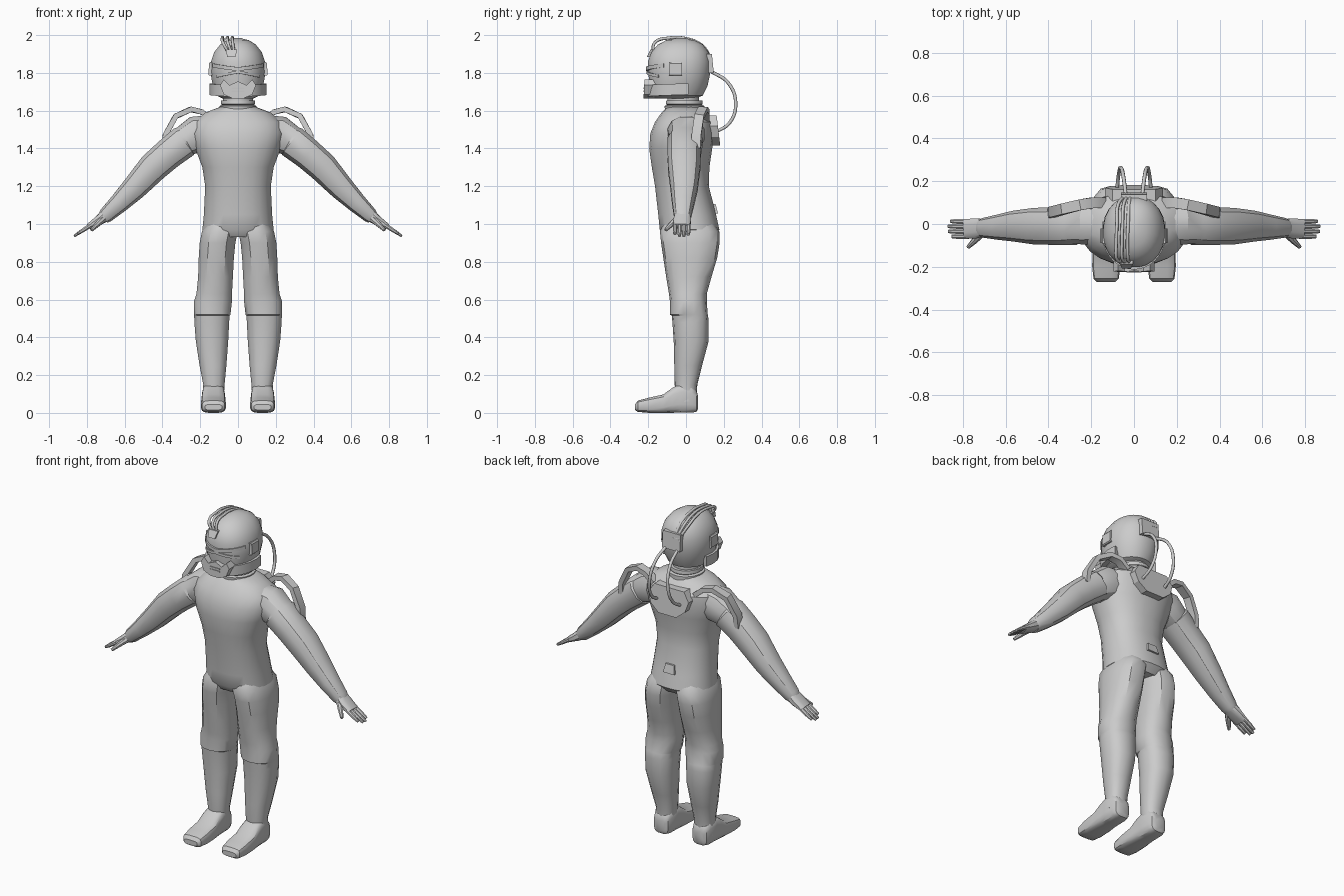
import bpy, bmesh, math
from mathutils import Vector as V

def finish(name, bm, mirror=False, angle=32):
    bmesh.ops.recalc_face_normals(bm, faces=bm.faces)
    me = bpy.data.meshes.new(name)
    bm.to_mesh(me)
    bm.free()
    me.shade_smooth()
    me.set_sharp_from_angle(angle=math.radians(angle))
    ob = bpy.data.objects.new(name, me)
    bpy.context.collection.objects.link(ob)
    if mirror:
        ob.modifiers.new("mirror", 'MIRROR').use_mirror_merge = False
    return ob

def loft(name, rings, n=16, e=1.0, **kw):
    """Skin of (centre, u, v) superellipse rings; e=1 round, e=0 boxy."""
    bm, loops = bmesh.new(), []
    shape = lambda t: math.copysign(abs(t) ** e, t)
    for c, u, v in rings:
        loop = []
        for i in range(n):
            a = 2 * math.pi * (i + .5) / n
            loop.append(bm.verts.new(c + u * shape(math.cos(a)) + v * shape(math.sin(a))))
        loops.append(loop)
    for a, b in zip(loops, loops[1:]):
        for i in range(n):
            j = (i + 1) % n
            bm.faces.new((a[i], a[j], b[j], b[i]))
    bm.faces.new(loops[0])
    bm.faces.new(loops[-1])
    return finish(name, bm, **kw)

def stack(name, rows, **kw):
    """Rows of (z, x0, x1, y0, y1)."""
    loft(name, [(V(((a + b) / 2, (c + d) / 2, z)), V(((b - a) / 2, 0, 0)), V((0, (d - c) / 2, 0)))
                for z, a, b, c, d in rows], **kw)

def sweep(name, pts, side=(0, 1, 0), **kw):
    """Points of (x, y, z, half width along side, half thickness)."""
    P, rings = [V(p[:3]) for p in pts], []
    for i, p in enumerate(pts):
        t = (P[min(i + 1, len(P) - 1)] - P[max(i - 1, 0)]).normalized()
        u = V(side)
        u = (u - t * u.dot(t)).normalized()
        rings.append((P[i], u * p[3], t.cross(u) * p[4]))
    loft(name, rings, **kw)

def prism(name, half, y0, y1, tilt=0, cx=0, **kw):
    """Plate symmetric about cx from half an xz outline, extruded in y."""
    pts = list(half) + [(-x, z) for x, z in reversed(half) if x > 0]
    zc = sum(z for _, z in pts) / len(pts)
    bm = bmesh.new()
    A, B = [[bm.verts.new((cx + x, y + tilt * (z - zc), z)) for x, z in pts] for y in (y0, y1)]
    bm.faces.new(A)
    bm.faces.new(B)
    for i in range(len(pts)):
        j = (i + 1) % len(pts)
        bm.faces.new((A[i], A[j], B[j], B[i]))
    finish(name, bm, **kw)

def cable(name, pts, r=.008):
    cu = bpy.data.curves.new(name, 'CURVE')
    cu.dimensions, cu.bevel_depth, cu.bevel_resolution, cu.use_fill_caps = '3D', r, 2, True
    s = cu.splines.new('BEZIER')
    s.bezier_points.add(len(pts) - 1)
    for b, p in zip(s.bezier_points, pts):
        b.co, b.handle_left_type, b.handle_right_type = p, 'AUTO', 'AUTO'
    bpy.context.collection.objects.link(bpy.data.objects.new(name, cu))

# Torso, neck and collar
stack("torso", [(z, -w, w, f, b) for z, w, f, b in (
    (.93, .15, -.11, .14), (.97, .19, -.14, .178), (1.05, .182, -.148, .16), (1.2, .175, -.165, .122),
    (1.3, .19, -.182, .125), (1.4, .228, -.196, .14), (1.48, .25, -.19, .152), (1.54, .235, -.165, .148),
    (1.59, .175, -.13, .11), (1.62, .095, -.1, .08))], n=24, e=.88)
stack("neck", [(1.58, -.08, .08, -.1, .07), (1.7, -.08, .08, -.1, .07)], n=20)
stack("collar", [(1.6, -.1, .1, -.112, .1), (1.625, -.1, .1, -.115, .1), (1.63, -.085, .085, -.1, .085),
                 (1.635, -.092, .092, -.108, .09), (1.655, -.09, .09, -.105, .088)], n=20)

# Legs and boots
stack("leg", [(.06, .075, .19, -.05, .055), (.15, .07, .185, -.06, .06), (.25, .06, .205, -.062, .085),
              (.38, .05, .225, -.065, .12), (.48, .045, .233, -.072, .12), (.515, .042, .234, -.075, .117),
              (.52, .038, .236, -.085, .115), (.59, .03, .235, -.085, .11), (.63, .03, .222, -.09, .11),
              (.72, .025, .213, -.105, .135), (.82, .02, .21, -.12, .165), (.9, .012, .205, -.132, .178),
              (.96, .0, .193, -.138, .176), (1.0, .0, .17, -.12, .15)], n=14, e=.85, mirror=True)
loft("boot", [(V((.13, y, (a + b) / 2)), V((w, 0, 0)), V((0, 0, (b - a) / 2))) for y, w, a, b in (
    (-.27, .045, .015, .045), (-.255, .06, .005, .065), (-.2, .066, 0, .08), (-.12, .065, 0, .098),
    (-.07, .062, 0, .135), (-.03, .06, 0, .155), (.03, .058, 0, .15), (.055, .048, .005, .12),
    (.064, .03, .02, .09))], n=16, e=.55, mirror=True)

# Arms, hands and fingers
sweep("arm", [(.14, 0, 1.49, .09, .09), (.22, 0, 1.475, .1, .1), (.28, -.005, 1.44, .088, .085),
              (.287, -.005, 1.435, .095, .09), (.37, -.01, 1.37, .09, .085), (.45, -.01, 1.3, .088, .082),
              (.55, -.01, 1.19, .074, .068), (.63, -.015, 1.11, .06, .054), (.7, -.018, 1.045, .047, .042),
              (.715, -.018, 1.03, .04, .034)], n=12, e=.85, mirror=True)
sweep("palm", [(.7, -.018, 1.045, .04, .034), (.735, -.02, 1.02, .048, .027),
               (.79, -.023, .987, .046, .016)], n=12, e=.7, mirror=True)
for i in range(4):
    y, tip = -.058 + i * .0235, .868 - (.018, .002, 0, .012)[i]
    sweep("finger", [(.775, y, .996, .0125, .013), (.825, y, .964, .0125, .011),
                     (tip, y, .936 + (.868 - tip) * .65, .009, .007)], n=8, mirror=True)
sweep("thumb", [(.71, -.04, 1.03, .02, .02), (.745, -.078, .998, .015, .015),
                (.775, -.108, .968, .009, .009)], side=(1, 0, 1), n=8, mirror=True)

# Shoulder struts arching over the arms
sweep("shoulder_strut", [(.14, .1, 1.55, .025, .014), (.19, .1, 1.593, .025, .014), (.25, .09, 1.607, .025, .014),
                         (.33, .07, 1.57, .025, .014), (.385, .055, 1.47, .025, .014),
                         (.39, .05, 1.4, .025, .014)], n=4, e=0, mirror=True)

# Helmet
stack("helmet", [(z, -w, w, f, b) for z, w, f, b in (
    (1.665, .085, -.17, .05), (1.68, .115, -.188, .09), (1.73, .134, -.195, .115), (1.8, .147, -.2, .13),
    (1.86, .144, -.203, .132), (1.91, .127, -.184, .12), (1.95, .095, -.15, .09), (1.973, .058, -.105, .045),
    (1.984, .015, -.05, -.005))], n=24, e=.93)

def band(name, z0, z1, drop, span, rx, ry, t):
    """Strip wrapped round the front of the helmet; drop lowers its middle."""
    rings = []
    for i in range(13):
        k = i / 6 - 1
        a = -math.pi / 2 + k * math.radians(span)
        d = V((math.cos(a), math.sin(a), 0))
        c = V((rx * d.x, -.035 + ry * d.y, (z0 + z1) / 2 - drop * (1 - abs(k))))
        rings.append((c, d * t, V((0, 0, (z1 - z0) / 2))))
    loft(name, rings, n=4, e=0)

band("jaw_guard", 1.685, 1.745, .012, 105, .138, .168, .014)
band("brow", 1.83, 1.85, .02, 62, .143, .168, .01)
band("visor_edge", 1.775, 1.79, -.022, 50, .142, .166, .009)
prism("mouth_mask", [(0, 1.755), (.045, 1.735), (.075, 1.765), (.095, 1.735), (.075, 1.685), (.03, 1.665)],
      -.222, -.12, tilt=.05)
for z in (1.7, 1.715):
    stack("mask_slot", [(z, -.035, .035, -.226, -.2), (z + .007, -.035, .035, -.226, -.2)], n=4, e=0)
stack("ear_box", [(1.785, .12, .15, -.09, -.02), (1.79, .12, .156, -.088, -.022), (1.85, .12, .154, -.088, -.022),
                  (1.858, .12, .148, -.09, -.02)], n=4, e=0, mirror=True)

# Sockets and cables over the helmet
prism("front_socket", [(.022, 1.885), (.03, 1.925), ], -.197, -.13, tilt=.5, cx=-.035)
prism("rear_socket", [(.06, 1.8), (.06, 1.9)], .08, .142, tilt=-.1)
for i in range(3):
    x = -.08 + i * .026
    o = -.014 + i * .014
    cable("head_cable", [(-.035 + o, -.175, 1.905), (x, -.165, 1.96), (x - .003, -.09, 1.985), (x, 0, 1.982),
                         (x + .004, .085, 1.945), (-.03 + o, .135, 1.87)])

# Back plate, belt box and breathing hoses
prism("back_plate", [(.1, 1.575), (.135, 1.52), (.115, 1.46), (.06, 1.415)], .09, .172, tilt=-.12)
prism("belt_box", [(.028, 1.105), (.038, 1.055)], .12, .163, tilt=-.25)
for s in (-1, 1):
    cable("back_hose", [(s * .038, .13, 1.81), (s * .05, .225, 1.745), (s * .062, .263, 1.635),
                        (s * .072, .23, 1.535), (s * .08, .155, 1.485)], .009)
